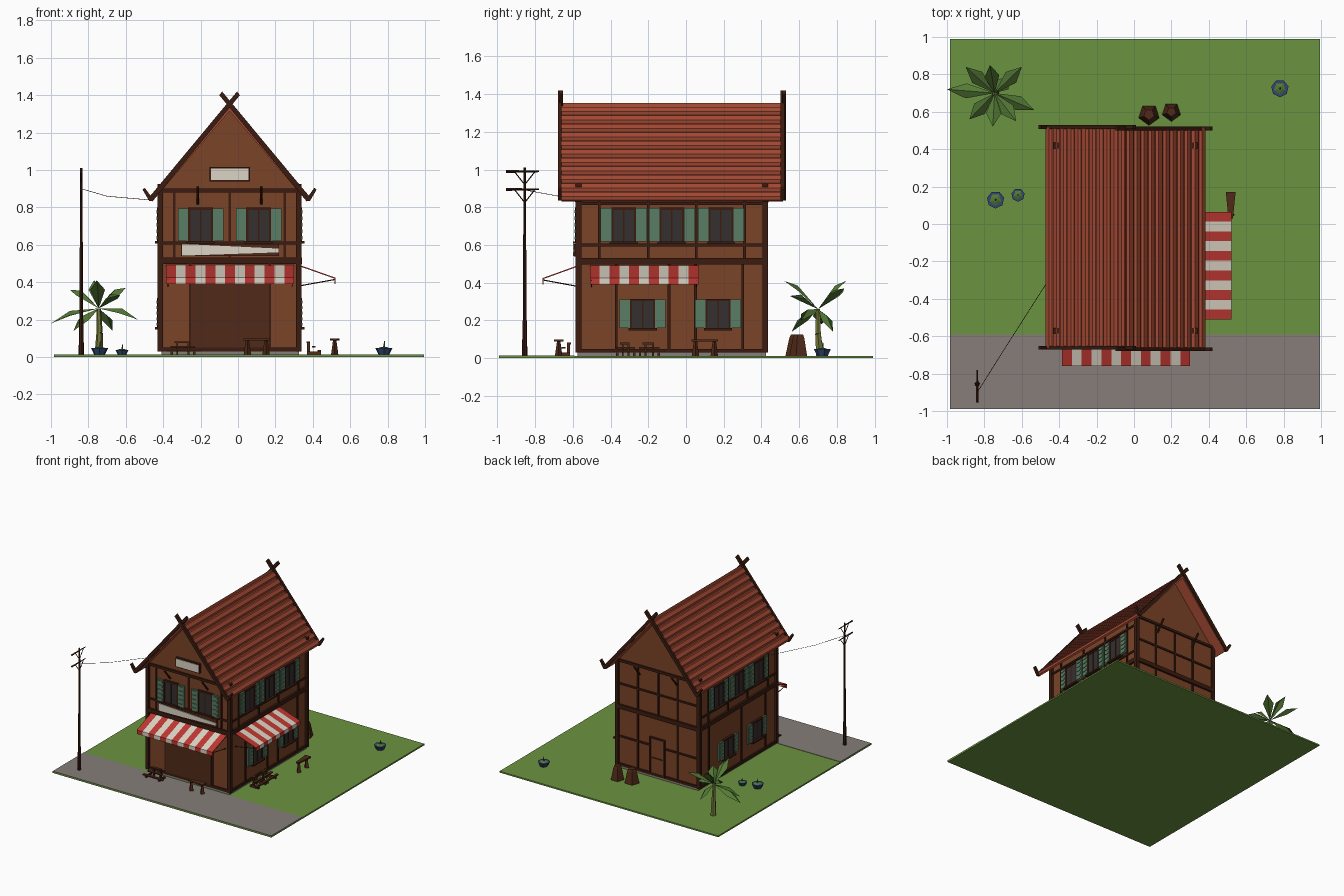
import bpy, bmesh, math
from mathutils import Vector, Matrix

if "Cube" in bpy.data.objects:
    bpy.data.objects.remove(bpy.data.objects["Cube"])

def mat(name, r, g, b):
    m = bpy.data.materials.new(name)
    m.diffuse_color = (r ** 2.2, g ** 2.2, b ** 2.2, 1)
    m.use_nodes = True
    m.node_tree.nodes["Principled BSDF"].inputs["Base Color"].default_value = m.diffuse_color
    return m

GRASS, ROAD = mat("grass", .42, .57, .26), mat("stone", .52, .49, .47)
WALL, TIMBER, DARK = mat("wall", .48, .27, .17), mat("timber", .24, .13, .09), mat("dark_wood", .32, .18, .12)
ROOF, RED, CREAM = mat("tile", .63, .29, .21), mat("red_cloth", .75, .23, .21), mat("cream", .86, .83, .77)
GREEN, GLASS, BLUE = mat("shutter_green", .35, .49, .39), mat("glass", .22, .2, .2), mat("blue_glaze", .2, .28, .45)
LEAF, TRUNK = mat("leaf", .33, .47, .22), mat("trunk", .45, .47, .24)

def finish(name, bm, m):
    bmesh.ops.recalc_face_normals(bm, faces=bm.faces)
    me = bpy.data.meshes.new(name)
    bm.to_mesh(me)
    bm.free()
    me.materials.append(m)
    ob = bpy.data.objects.new(name, me)
    bpy.context.collection.objects.link(ob)
    return ob

def boxes(name, items, m, frame=Matrix()):
    """Joined boxes, each (x0, x1, y0, y1, z0, z1), placed in a frame."""
    bm = bmesh.new()
    for x0, x1, y0, y1, z0, z1 in items:
        M = Matrix.Translation(((x0 + x1) / 2, (y0 + y1) / 2, (z0 + z1) / 2)) @ Matrix.Diagonal((x1 - x0, y1 - y0, z1 - z0, 1))
        bmesh.ops.create_cube(bm, size=1, matrix=frame @ M)
    return finish(name, bm, m)

def rods(name, items, m, sides=6):
    """Tapered rods, each (start, end, radius at start, radius at end)."""
    bm = bmesh.new()
    for a, b, r0, r1 in items:
        a, b = Vector(a), Vector(b)
        d = b - a
        M = Matrix.Translation((a + b) / 2) @ d.to_track_quat('Z', 'Y').to_matrix().to_4x4()
        bmesh.ops.create_cone(bm, cap_ends=True, segments=sides, radius1=r0, radius2=r1, depth=d.length, matrix=M)
    return finish(name, bm, m)

def prism(name, pts, y0, y1, m):
    """Extrude an x-z outline along y."""
    bm = bmesh.new()
    f = bm.faces.new([bm.verts.new((x, y0, z)) for x, z in pts])
    g = bmesh.ops.extrude_face_region(bm, geom=[f])["geom"]
    bmesh.ops.translate(bm, vec=(0, y1 - y0, 0), verts=[v for v in g if isinstance(v, bmesh.types.BMVert)])
    return finish(name, bm, m)

# Ground and house body
boxes("grass_ground", [(-.985, .995, -.99, .99, 0, .012)], GRASS)
boxes("road", [(-.985, .995, -.99, -.59, .012, .015)], ROAD)
boxes("foundation", [(-.41, .325, -.575, .425, 0, .045)], ROAD)
CX = -.045
X0, X1, Y0, Y1 = -.415, .325, -.57, .42
prism("house_walls", [(X0, .035), (X1, .035), (X1, .885), (CX, 1.32), (X0, .885)], Y0, Y1, WALL)

# Ribbed roof
eave, ridge = Vector((-.47, .84)), Vector((CX, 1.335))
step = (ridge - eave) / 11
n = Vector((-step.y, step.x)).normalized()
left = []
for i in range(11):
    for t, h in ((0, 0), (.2, .014), (.7, .014), (.85, 0)):
        left.append(eave + step * (i + t) + n * h)
left.append(Vector((CX, 1.352)))
outline = left + [Vector((2 * CX - p.x, p.y)) for p in reversed(left[:-1])]
outline += [Vector((2 * CX - eave.x - .012, .832)), Vector((CX, 1.315)), Vector((eave.x + .012, .832))]
prism("ribbed_roof", outline, -.66, .515, ROOF)

# Crossed gable boards with turned-up ends
for name, y in (("front", -.675), ("back", .505)):
    for side, s in (("left", 1), ("right", -1)):
        X = lambda x: CX + s * (x - CX)
        dy = .004 * s
        prism(f"{name}_{side}_gable_board",
              [(X(-.475), .835), (X(-.455), .835), (X(.01), 1.4), (X(-.005), 1.42), (X(-.468), .863),
               (X(-.498), .905), (X(-.51), .895)], y + dy, y + .02 + dy, TIMBER)

# Wall frames: u along wall, v outward, z up
def frame(ox, oy, deg):
    return Matrix.Translation((ox, oy, 0)) @ Matrix.Rotation(math.radians(deg), 4, 'Z')

FRONT, RIGHT = frame(0, Y0, 0), frame(X1, 0, 90)     # local -y points outward
BACK, LEFT = frame(0, Y1, 180), frame(X0, 0, -90)

def timbers(name, fr, u0, u1, posts, rails):
    items = [(u - .007, u + .007, -.008, .01, a, b) for u, a, b in posts]
    items += [(u0, u1, -.009, .01, z - .007, z + .007) for z in rails]
    items += [(u0 - .008, u1 + .008, -.016, .01, .498, .532), (u0, u1, -.012, .01, .03, .05), (u0, u1, -.012, .01, .88, .9)]
    boxes(name, items, TIMBER, fr)

timbers("front_timbers", FRONT, X0, X1, [(u, .53, .89) for u in (-.34, -.045, .25)] + [(-.255, .05, .5), (.17, .05, .5)], [.61])
timbers("right_timbers", RIGHT, Y0, Y1, [(u, .53, .89) for u in (-.46, -.2, .055, .31)] + [(u, .05, .5) for u in (-.37, -.09, .05, .3)], [.6, .82])
timbers("left_timbers", LEFT, -Y1, -Y0, [(u, .53, .89) for u in (-.31, -.055, .2, .46)] + [(u, .05, .5) for u in (-.3, .12, .43)], [.6, .82])
timbers("back_timbers", BACK, -X1, -X0, [(-.14, .05, .89), (.22, .05, .89), (.045, .53, .89)], [.27, .7])
boxes("corner_posts", [(x - .015, x + .015, y - .015, y + .015, .03, .925) for x in (X0, X1) for y in (Y0, Y1)], TIMBER)

# Windows with open louvred shutters
def window(name, fr, u, z0, z1):
    boxes(name + "_pane", [(u - .06, u + .06, -.012, .01, z0, z1)], GLASS, fr)
    boxes(name + "_frame", [(u - .066, u - .055, -.018, .01, z0, z1), (u + .055, u + .066, -.018, .01, z0, z1),
          (u - .004, u + .004, -.015, .01, z0, z1), (u - .066, u + .066, -.018, .01, z1 - .008, z1 + .005),
          (u - .075, u + .075, -.03, .01, z0 - .012, z0)], TIMBER, fr)
    for side, s in (("left", -1), ("right", 1)):
        c = u + s * .094
        panels = [(c - .028, c + .028, -.016, -.004, z0, z1)]
        h = (z1 - z0) / 5
        panels += [(c - .02, c + .02, -.021, -.01, z0 + h * (k + .25), z0 + h * (k + .75)) for k in range(5)]
        boxes(f"{name}_{side}_shutter", panels, GREEN, fr)

for fr, name, upper, lower in ((FRONT, "front", (-.2, .11), ()), (RIGHT, "right", (-.33, -.075, .185), (-.23, .17)),
                               (LEFT, "left", (-.185, .075, .33), (-.06, .31))):
    for i, u in enumerate(upper):
        window(f"{name}_upper_window_{i + 1}", fr, u, .62, .795)
    for i, u in enumerate(lower):
        window(f"{name}_lower_window_{i + 1}", fr, u, .16, .31)

# Shop opening, back door and signs
boxes("shop_opening", [(-.25, .165, -.012, .01, .045, .4)], DARK, FRONT)
boxes("back_door", [(-.02, .1, -.01, .01, .04, .33)], WALL, BACK)
boxes("back_door_frame", [(-.03, -.018, -.016, .01, .04, .34), (.098, .11, -.016, .01, .04, .34), (-.03, .11, -.016, .01, .33, .342),
      (-.02, .1, -.013, .01, .17, .18)], TIMBER, BACK)
boxes("gable_sign_frame", [(-.152, .064, -.02, .01, .94, 1.016)], TIMBER, FRONT)
boxes("gable_sign", [(-.145, .057, -.024, -.01, .947, 1.009)], CREAM, FRONT)
boxes("shop_board", [(-.305, .22, -.025, .01, .54, .605)], DARK, FRONT)
prism("shop_board_wedge", [(-.3, .542), (.22, .56), (.22, .58), (-.3, .605)], Y0 - .03, Y0 - .02, CREAM)
rods("gable_brackets", [((x, y, .82), (x, y + s * .075, .91), .008, .008) for x in (-.215, .125) for y, s in ((Y0, -1), (Y1, 1))], TIMBER)

# Striped awnings with a hanging valance
def awning(name, fr, u0, u1, count, reach):
    for cloth, m, start in (("red", RED, 0), ("white", CREAM, 1)):
        bm = bmesh.new()
        for k in range(start, count, 2):
            a, b = (u0 + (u1 - u0) * j / count for j in (k, k + 1))
            rows = [[bm.verts.new(fr @ Vector((u, v, z))) for u in (a, b)]
                    for v, z in ((-.005, .492), (-reach, .425), (-reach, .392), (-reach + .005, .392), (-reach + .005, .42), (-.005, .485))]
            for r, q in zip(rows, rows[1:] + rows[:1]):
                bm.faces.new((r[0], r[1], q[1], q[0]))
            bm.faces.new([r[0] for r in rows])
            bm.faces.new([r[1] for r in rows])
        finish(f"{name}_{cloth}_stripes", bm, m)
    rods(name + "_arms", [(fr @ Vector((u, 0, .38)), fr @ Vector((u, -reach, .415)), .003, .003) for u in (u0 + .01, u1 - .01)], TIMBER)

awning("front_awning", FRONT, -.385, .3, 13, .19)
awning("right_awning", RIGHT, -.51, .065, 11, .195)

# Slatted display racks and little wedge benches
def rack(name, fr, u0, u1):
    items = []
    for k in range(3):
        z, v = .03 + .022 * k, -.12 + .03 * k
        items += [(u0 + .02 * k, u1 - .03 * k, v, v + .02, z, z + .008)]
    items += [(u, u + .012, -.12, -.045, .012, .03) for u in (u0 + .02, u1 - .04)]
    items += [(u, u + .01, -.06, -.045, .012, .075) for u in (u0 + .05, u1 - .07)]
    boxes(name, items, DARK, fr)

rack("front_rack", FRONT, -.38, -.2)
rack("right_rack", RIGHT, -.39, -.24)
rack("right_rack_small", RIGHT, -.27, -.11)

def bench(name, fr, u, v):
    bm = bmesh.new()
    pts = [(u, v - .012), (u, v + .012), (u + .14, v + .026), (u + .14, v - .026)]
    lo, hi = ([bm.verts.new(fr @ Vector((a, b, z))) for a, b in pts] for z in (.088, .1))
    bm.faces.new(lo)
    bm.faces.new(hi)
    for i in range(4):
        j = (i + 1) % 4
        bm.faces.new((lo[i], lo[j], hi[j], hi[i]))
    finish(name + "_seat", bm, DARK)
    rods(name + "_legs", [(fr @ Vector((a, v, .01)), fr @ Vector((a, v, .09)), .02, .009) for a in (u + .02, u + .12)], DARK, 4)

bench("right_bench", RIGHT, .03, -.192)
bench("front_bench", FRONT, .03, -.105)

# Sacks behind the house
for i, (x, y, r) in enumerate(((.08, .585, .058), (.2, .6, .052))):
    rods(f"sack_{i + 1}", [((x, y, .012), (x, y, .105), r, r * .65), ((x, y, .105), (x, y, .125), r * .65, r * .5)], DARK, 5)

# Utility pole with two cross arms and a wire
px, py = -.838, -.855
rods("utility_pole", [((px, py, .01), (px, py, .2), .014, .012), ((px, py, .2), (px, py, 1.01), .01, .006)], TIMBER, 8)
rods("pole_arms", [((px, -.955, z), (px, -.78, z), .008, .004) for z in (.99, .895)], TIMBER, 4)
rods("pole_braces", [((px, py, z - .07), (px, py + s * .055, z), .003, .003) for z in (.99, .895) for s in (-1, 1)], TIMBER, 4)
rods("wire", [((px, -.9, .9), (-.7, -.68, .86), .0015, .0015), ((-.7, -.68, .86), (-.47, -.32, .84), .0015, .0015)], TIMBER, 4)

# Palm with folded fronds
top = Vector((-.745, .7, .26))
rods("palm_trunk", [((-.745, .71, .01), (-.74, .7, .13), .022, .017), ((-.74, .7, .13), top, .017, .012)], TRUNK, 6)
bm = bmesh.new()
tips = [(-1, .72, .18), (-.9, .84, .36), (-.77, .85, .41), (-.6, .84, .37), (-.535, .61, .2),
        (-.63, .55, .33), (-.755, .52, .41), (-.88, .56, .14), (-.67, .78, .14)]
for tip in tips:
    tip = Vector(tip)
    d = tip - top
    side = Vector((-d.y, d.x, 0)).normalized() * .04
    mid = top + d * .6 + Vector((0, 0, .035))
    a, t, c = bm.verts.new(top), bm.verts.new(tip), bm.verts.new(mid)
    for s in (-1, 1):
        bm.faces.new((a, c, t, bm.verts.new(mid + side * s - Vector((0, 0, .025)))))
finish("palm_fronds", bm, LEAF)

# Glazed bowls with a small plant
for i, (x, y, r) in enumerate(((-.74, .13, .047), (-.62, .155, .036), (.78, .725, .047))):
    rods(f"bowl_{i + 1}", [((x, y, .01), (x, y, .01 + r * .8), r * .6, r)], BLUE, 7)
    rods(f"bowl_plant_{i + 1}", [((x, y, .01 + r * .7), (x + .004, y, .015 + r * 1.5), r * .15, .002),
         ((x, y, .01 + r * .8), (x, y, .012 + r * .9), r * .7, r * .3)], LEAF, 5)
